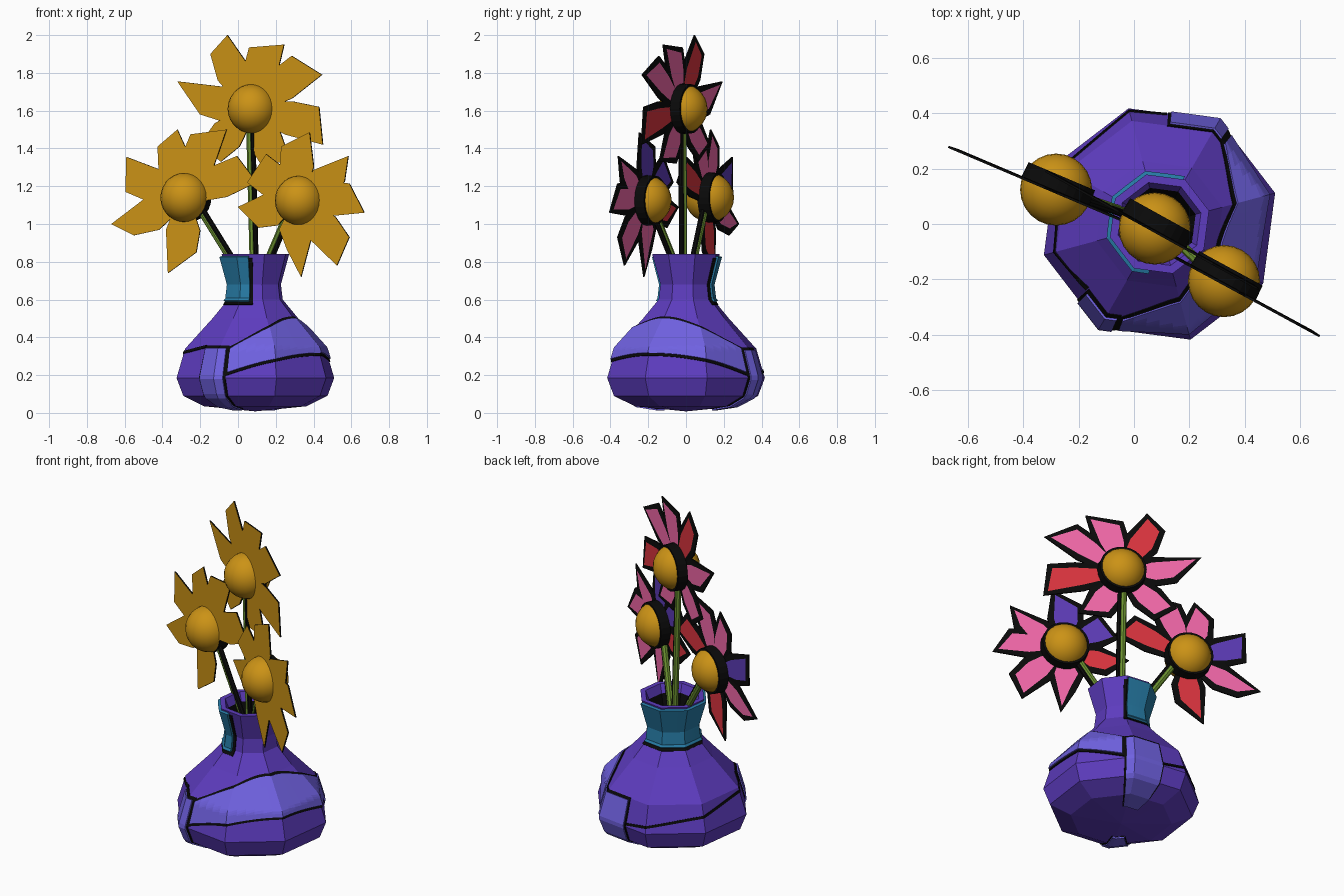
import bpy, bmesh
from math import sin, cos, tan, radians, pi
from mathutils import Vector

if "Cube" in bpy.data.objects:
    bpy.data.objects.remove(bpy.data.objects["Cube"])

def mat(name, r, g, b):
    m = bpy.data.materials.new(name)
    m.diffuse_color = (r, g, b, 1)
    m.use_nodes = True
    m.node_tree.nodes["Principled BSDF"].inputs["Base Color"].default_value = m.diffuse_color
    return m

M = {'orange': mat('orange', .60, .29, .008), 'black': mat('black', .003, .003, .003),
     'pink': mat('pink', .90, .14, .40), 'red': mat('red', .72, .035, .05),
     'violet': mat('violet', .11, .045, .48), 'purple': mat('purple', .11, .045, .52),
     'lavender': mat('lavender', .16, .12, .75), 'teal': mat('teal', .02, .20, .38),
     'green': mat('green', .15, .29, .03)}

def finish(bm, name, mats, smooth=False, recalc=True):
    if recalc:
        bmesh.ops.recalc_face_normals(bm, faces=bm.faces)
    for f in bm.faces:
        f.smooth = smooth
    me = bpy.data.meshes.new(name)
    bm.to_mesh(me)
    bm.free()
    for k in mats:
        me.materials.append(M[k])
    ob = bpy.data.objects.new(name, me)
    bpy.context.collection.objects.link(ob)
    return ob

# ---- vase: eight-sided turned profile (radius, height)
CX = .092
OUT = [(.0, .008), (.28, .035), (.395, .09), (.432, .185), (.385, .34), (.235, .5),
       (.15, .6), (.14, .68), (.185, .84)]
INNER = [(.155, .84), (.135, .79), (.11, .68), (.12, .55), (.001, .5)]

bm = bmesh.new()
rings = []
for r, z in OUT[1:] + INNER:
    rings.append([bm.verts.new((CX + r * cos(radians(15 + 45 * k)),
                                r * sin(radians(15 + 45 * k)), z)) for k in range(8)])
base = bm.verts.new((CX, 0, .008))
for k in range(8):
    bm.faces.new((base, rings[0][(k + 1) % 8], rings[0][k]))
    for i in range(len(rings) - 1):
        a, b = rings[i], rings[i + 1]
        f = bm.faces.new((a[k], a[(k + 1) % 8], b[(k + 1) % 8], b[k]))
        f.material_index = 1 if i > 8 else 0
bm.faces.new(rings[-1])
finish(bm, 'vase_body', ['purple', 'black'])

def surf(a, z, off):
    """Point on the faceted vase at angle a (degrees) and height z, pushed out by off."""
    for (r0, z0), (r1, z1) in zip(OUT, OUT[1:]):
        if z <= z1 + 1e-6:
            break
    r = r0 + (r1 - r0) * (z - z0) / (z1 - z0)
    r *= cos(pi / 8) / cos(radians((a - 15) % 45 - 22.5))
    nrm = Vector((z1 - z0, r0 - r1)).normalized() * off
    r += nrm.x
    return Vector((CX + r * cos(radians(a)), r * sin(radians(a)), max(z + nrm.y, 0)))

def panel(name, col, a0, a1, low, high, off):
    """Raised strip that follows the vase between two height curves."""
    angs = [a0] + [15 + 7.5 * i for i in range(-30, 60) if a0 + 1 < 15 + 7.5 * i < a1 - 1] + [a1]
    n = 20
    bm = bmesh.new()
    layers = []
    for o in (off, -.004):
        layers.append([[bm.verts.new(surf(a, low(a) + (high(a) - low(a)) * j / n, o))
                        for j in range(n + 1)] for a in angs])
    for g in layers:
        for i in range(len(angs) - 1):
            for j in range(n):
                bm.faces.new((g[i][j], g[i + 1][j], g[i + 1][j + 1], g[i][j + 1]))
    t, u = layers
    for i in range(len(angs) - 1):
        for j in (0, n):
            bm.faces.new((t[i][j], t[i + 1][j], u[i + 1][j], u[i][j]))
    for j in range(n):
        for i in (0, -1):
            bm.faces.new((t[i][j], t[i][j + 1], u[i][j + 1], u[i][j]))
    finish(bm, name, [col])

def outlined(name, col, a0, a1, low, high, da, off=.012):
    panel(name, col, a0, a1, low, high, off)
    panel(name + '_outline', 'black', a0 - da, a1 + da, lambda a: max(low(a) - .013, .025),
          lambda a: min(high(a) + .013, .82), .005)

# ---- vase panels
outlined('belly_band', 'lavender', -111, 51,
         lambda a: .315 - .105 * ((a + 30) / 82) ** 2,
         lambda a: .495 - .16 * ((a + 30) / 82) ** 2, 2)
outlined('front_strip', 'lavender', -136, -114, lambda a: .025, lambda a: .34, 1.5)
outlined('back_strip', 'lavender', 54, 84, lambda a: .025, lambda a: .33, 1.5)
outlined('neck_patch', 'teal', 62, 258, lambda a: .585, lambda a: .83, 7, .016)
groove = lambda a: .2 + .15 * (a - 86) / 136
panel('back_groove', 'black', 86, 222, lambda a: groove(a) - .007, lambda a: groove(a) + .007, .005)

# ---- flowers: centre, yaw, petals as (colour, two tip corners in front view x, z)
FLOWERS = {
    'top': ((.07, -.025, 1.61), 29, [
        ('red', -.055, 2.0, -.145, 1.90), ('pink', .245, 1.95, .06, 1.935),
        ('pink', .285, 1.89, .445, 1.79), ('red', .43, 1.62, .45, 1.42),
        ('pink', .28, 1.33, .12, 1.32), ('pink', -.09, 1.33, -.20, 1.42),
        ('pink', -.32, 1.755, -.20, 1.58)]),
    'left': ((-.285, .115, 1.14), 23, [
        ('pink', -.32, 1.50, -.425, 1.41), ('pink', -.25, 1.475, -.06, 1.50),
        ('red', -.005, 1.36, .10, 1.22), ('violet', -.59, 1.355, -.595, 1.17),
        ('pink', -.67, 1.0, -.55, .94), ('red', -.37, .74, -.22, .85)]),
    'right': ((.32, -.215, 1.125), 28.5, [
        ('violet', .23, 1.41, .38, 1.485), ('pink', .585, 1.36, .565, 1.225),
        ('pink', .59, 1.215, .67, 1.06), ('pink', .59, .93, .525, .78),
        ('pink', .335, .72, .26, .865), ('red', .0, 1.09, .11, .98),
        ('violet', .15, 1.37, .05, 1.22)]),
}
COLS = ['orange', 'black', 'pink', 'red', 'violet']

def flower(name, c, yaw, petals):
    c, yaw = Vector(c), radians(yaw)
    n = Vector((sin(yaw), cos(yaw), 0))
    place = lambda p, off: Vector((c.x + p.x, c.y - p.x * tan(yaw), c.z + p.y)) + n * off
    # petals: orange front, black back with a coloured inset
    bm = bmesh.new()
    backs = []
    for col, x0, z0, x1, z1 in petals:
        t0, t1 = Vector((x0 - c.x, z0 - c.z)), Vector((x1 - c.x, z1 - c.z))
        d = (t0 + t1).normalized()
        s = Vector((-d.y, d.x))
        if (t0 - t1).dot(s) < 0:
            t0, t1 = t1, t0
        mid = d * .6 * min(t0.dot(d), t1.dot(d))
        pts = [d * .09 + s * .06, mid + s * .09, t0, t1, mid - s * .09, d * .09 - s * .06]
        f = [bm.verts.new(place(p, -.004)) for p in pts]
        b = [bm.verts.new(place(p, .004)) for p in pts]
        bm.faces.new(f).material_index = 0
        back = bm.faces.new(b)
        back.material_index = 1
        backs.append((back, COLS.index(col)))
        for i in range(len(pts)):
            j = (i + 1) % len(pts)
            bm.faces.new((f[i], f[j], b[j], b[i])).material_index = 1
    bmesh.ops.recalc_face_normals(bm, faces=bm.faces)
    for back, k in backs:
        bmesh.ops.inset_individual(bm, faces=[back], thickness=.036, depth=.003)
        back.material_index = k
    finish(bm, name + '_petals', COLS, recalc=False)
    # round centre and its dark rim, set towards the back
    bm = bmesh.new()
    bmesh.ops.create_uvsphere(bm, u_segments=24, v_segments=14, radius=.13)
    bmesh.ops.translate(bm, verts=bm.verts, vec=c + n * .01)
    finish(bm, name + '_centre', ['orange'], smooth=True)
    bm = bmesh.new()
    bmesh.ops.create_cone(bm, segments=24, radius1=.134, radius2=.130, depth=.065, cap_ends=True)
    ob = finish(bm, name + '_rim', ['black'])
    ob.rotation_euler = n.to_track_quat('Z', 'Y').to_euler()
    ob.location = c + n * .03

for key, (c, yaw, petals) in FLOWERS.items():
    flower(key + '_flower', c, yaw, petals)

# ---- stems: green tube with a dark twin along its shaded side
def stem(name, a, b, col, r):
    a, b = Vector(a), Vector(b)
    bm = bmesh.new()
    bmesh.ops.create_cone(bm, segments=8, radius1=r, radius2=r,
                          depth=(b - a).length, cap_ends=True)
    ob = finish(bm, name, [col])
    ob.location = (a + b) / 2
    ob.rotation_euler = (b - a).to_track_quat('Z', 'Y').to_euler()

for key, top, bottom in [('top', (.06, -.015, 1.55), (.085, -.01, .55)),
                         ('left', (-.23, .11, 1.12), (.03, .02, .70)),
                         ('right', (.28, -.18, 1.10), (.11, -.02, .70))]:
    stem(key + '_stem', top, bottom, 'green', .018)
    shift = Vector((.017, -.012, 0))
    stem(key + '_stem_shadow', Vector(top) + shift, Vector(bottom) + shift, 'black', .014)
